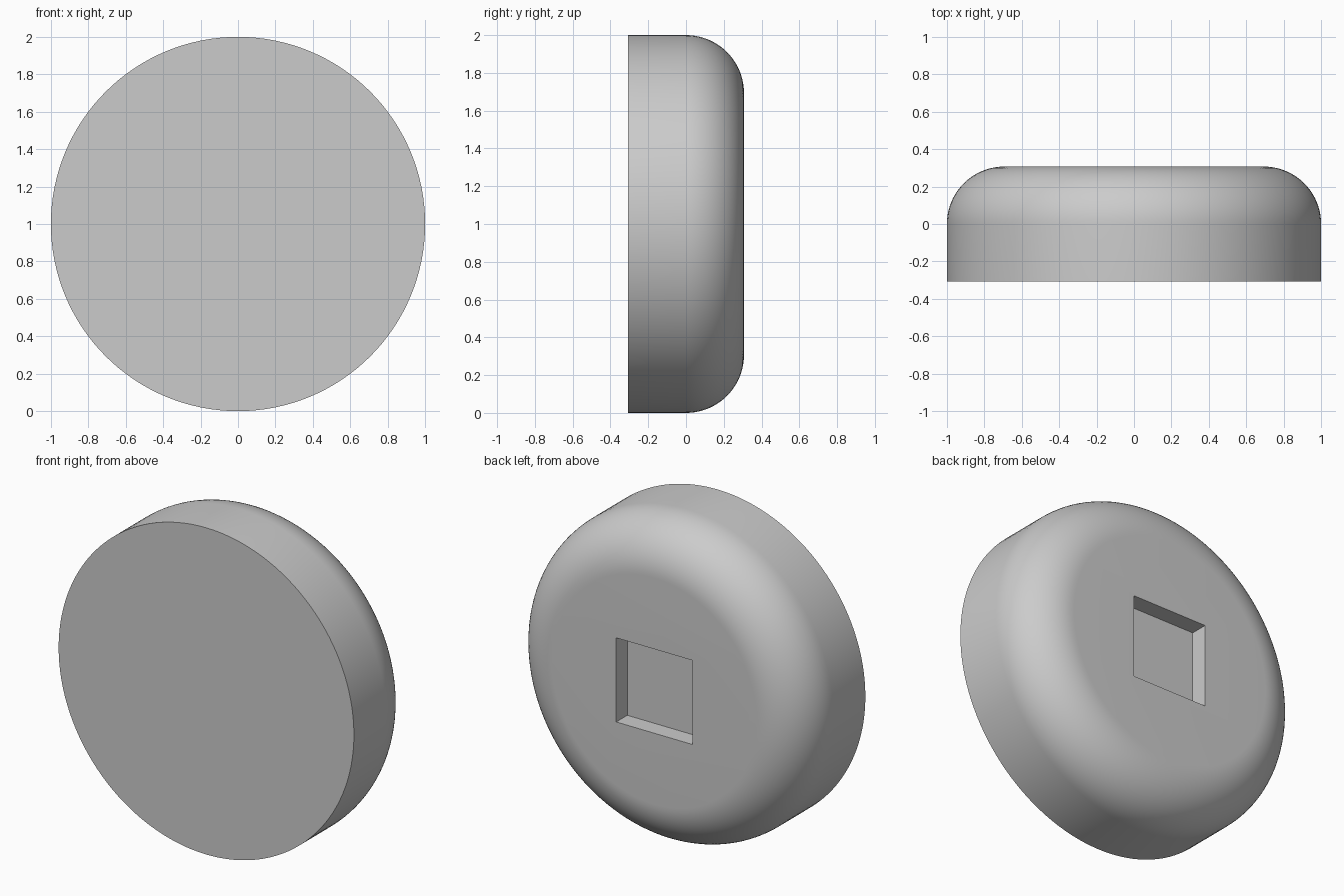
import bpy
import bmesh
from math import sin, cos, pi
from mathutils import Vector

cube = bpy.data.objects.get("Cube")
if cube:
    bpy.data.objects.remove(cube, do_unlink=True)

RADIUS = 1.0
HALF = 0.307        # half thickness, also the rounding radius
SOCKET = 0.515      # side of the square recess
DEPTH = 0.107
STEPS = 20
SEGMENTS = 128

grey = bpy.data.materials.new("plain_grey")
grey.use_nodes = True
colour = (0.6, 0.6, 0.6, 1)
grey.diffuse_color = colour
grey.node_tree.nodes["Principled BSDF"].inputs["Base Color"].default_value = colour

# Round body: profile spun about the y axis, flat in front, rounded at the back
bm = bmesh.new()
profile = [(RADIUS, -HALF)]
for i in range(STEPS + 1):
    a = pi / 2 * i / STEPS
    profile.append((RADIUS - HALF + HALF * cos(a), HALF * sin(a)))
rings = []
for r, y in profile:
    ring = []
    for k in range(SEGMENTS):
        t = 2 * pi * k / SEGMENTS
        ring.append(bm.verts.new((r * cos(t), y, RADIUS + r * sin(t))))
    rings.append(ring)
for low, high in zip(rings, rings[1:]):
    for k in range(SEGMENTS):
        n = (k + 1) % SEGMENTS
        bm.faces.new((low[k], low[n], high[n], high[k]))
bm.faces.new(rings[0])
bm.faces.new(rings[-1])
bmesh.ops.recalc_face_normals(bm, faces=bm.faces)
mesh = bpy.data.meshes.new("round_body")
bm.to_mesh(mesh)
bm.free()
mesh.materials.append(grey)
body = bpy.data.objects.new("round_body", mesh)
bpy.context.collection.objects.link(body)

# Square recess cut into the back
bpy.ops.mesh.primitive_cube_add(size=1, location=(0, HALF, RADIUS))
cutter = bpy.context.object
cutter.name = "recess_cutter"
cutter.scale = Vector((SOCKET, DEPTH * 2, SOCKET))
cutter.hide_render = True
cutter.data.materials.append(grey)

cut = body.modifiers.new("square_recess", 'BOOLEAN')
cut.operation = 'DIFFERENCE'
cut.solver = 'EXACT'
cut.object = cutter

bpy.ops.object.select_all(action='DESELECT')
body.select_set(True)
bpy.context.view_layer.objects.active = body
bpy.ops.object.modifier_apply(modifier=cut.name)
bpy.data.objects.remove(cutter, do_unlink=True)

bpy.ops.object.shade_smooth_by_angle(angle=pi / 6)
